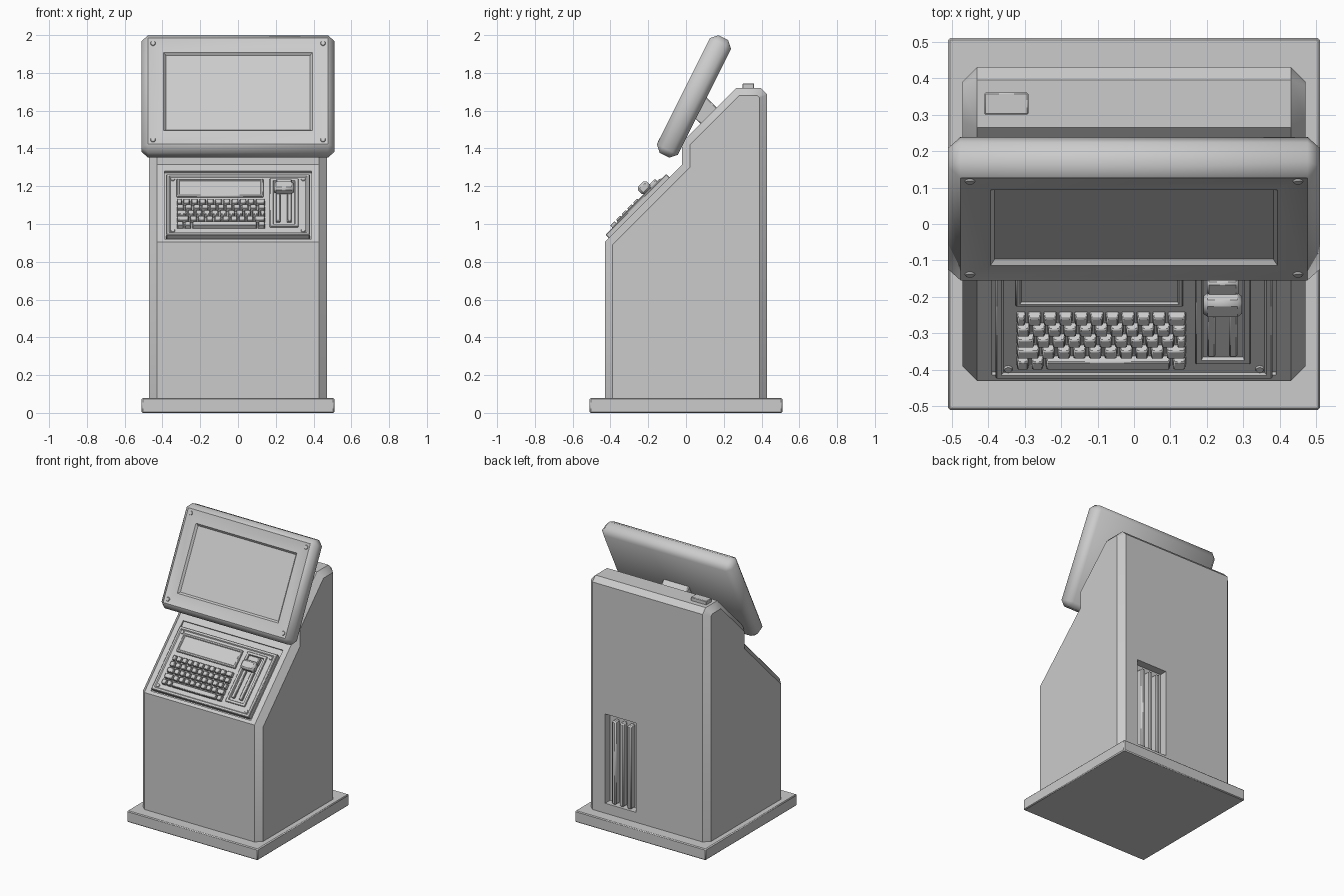
import bpy, bmesh, math
from mathutils import Matrix, Vector

if "Cube" in bpy.data.objects:
    bpy.data.objects.remove(bpy.data.objects["Cube"])


def frame(origin, tilt):
    """Frame with local x = world x, tilted about x by an angle in degrees."""
    return Matrix.Translation(origin) @ Matrix.Rotation(math.radians(tilt), 4, 'X')


WORLD = Matrix.Identity(4)
SLOPE = frame((0, -0.43, 0.905), 45)
SCREEN = frame((0, 0.042, 1.675), 63.4)


def finish(bm, name, m=WORLD, angle=40):
    bmesh.ops.recalc_face_normals(bm, faces=bm.faces)
    bm.transform(m)
    me = bpy.data.meshes.new(name)
    bm.to_mesh(me)
    bm.free()
    ob = bpy.data.objects.new(name, me)
    bpy.context.collection.objects.link(ob)
    smooth(ob, angle)
    return ob


def smooth(ob, angle):
    bpy.ops.object.select_all(action='DESELECT')
    ob.select_set(True)
    bpy.context.view_layer.objects.active = ob
    bpy.ops.object.shade_smooth_by_angle(angle=math.radians(angle))


def box(name, lo, hi, m=WORLD, bevel=0.0, dishes=(), taper=0.0, angle=40):
    """Bevelled box; dishes = (inset, depth) steps on its local top face."""
    bm = bmesh.new()
    bmesh.ops.create_cube(bm, size=1)
    lo, hi = Vector(lo), Vector(hi)
    for v in bm.verts:
        top = v.co.z > 0
        for i in range(3):
            shrink = 2 * taper if top and i < 2 else 0
            v.co[i] = (lo[i] + hi[i]) / 2 + v.co[i] * (hi[i] - lo[i] - shrink)
    if bevel:
        bmesh.ops.bevel(bm, geom=bm.edges[:], offset=bevel, segments=1, affect='EDGES',
                        profile=0.5, clamp_overlap=True)
    if dishes:
        bmesh.ops.recalc_face_normals(bm, faces=bm.faces)
        top = max(bm.faces, key=lambda f: f.calc_center_median().z)
        for inset, depth in dishes:
            bmesh.ops.inset_region(bm, faces=[top], thickness=inset, use_even_offset=True)
            for v in top.verts:
                v.co.z += depth
    return finish(bm, name, m, angle)


def screw(name, x, y, z, m, r=0.013, h=0.006):
    bm = bmesh.new()
    bmesh.ops.create_cone(bm, cap_ends=True, segments=12, radius1=r, radius2=r * 0.8, depth=h)
    bm.transform(Matrix.Translation((x, y, z)))
    return finish(bm, name, m)


def cut(ob, cutter):
    mod = ob.modifiers.new("cut", 'BOOLEAN')
    mod.operation = 'DIFFERENCE'
    mod.solver = 'EXACT'
    mod.object = cutter
    bpy.context.view_layer.objects.active = ob
    bpy.ops.object.modifier_apply(modifier=mod.name)
    bpy.data.objects.remove(cutter)


# base plinth
box("base_plinth", (-0.51, -0.51, 0), (0.51, 0.51, 0.08), bevel=0.006)

# cabinet body: side profile swept across x, side edges chamfered
profile = [(-0.43, 0.075), (-0.43, 0.905), (-0.02, 1.315), (-0.02, 1.435),
           (0.265, 1.72), (0.395, 1.72), (0.43, 1.685), (0.43, 0.075)]
bm = bmesh.new()
face = bm.faces.new([bm.verts.new((-0.47, y, z)) for y, z in profile])
ext = bmesh.ops.extrude_face_region(bm, geom=[face])
for v in ext["geom"]:
    if isinstance(v, bmesh.types.BMVert):
        v.co.x = 0.47
# the extrusion may drop the first cap, so make sure both ends are closed
bmesh.ops.holes_fill(bm, edges=[e for e in bm.edges if e.is_boundary], sides=0)
rim = [e for e in bm.edges if abs(e.verts[0].co.x - e.verts[1].co.x) < 1e-4
       and max(v.co.z for v in e.verts) > 0.1]
bmesh.ops.recalc_face_normals(bm, faces=bm.faces)
bmesh.ops.bevel(bm, geom=rim, offset=0.04, segments=1, affect='EDGES', profile=0.5)
body = finish(bm, "cabinet_body")

# recesses for the control panel and the rear vent
cut(body, box("panel_cutter", (-0.39, 0.022, -0.012), (0.39, 0.53, 0.1), SLOPE))
cut(body, box("vent_cutter", (0.09, 0.375, 0.15), (0.33, 0.5, 0.78)))
smooth(body, 48)

# rear vent slats
for i in range(3):
    x = 0.15 + i * 0.06
    box("vent_slat", (x - 0.016, 0.37, 0.152), (x + 0.016, 0.422, 0.74), bevel=0.008)

# button box on the roof
box("roof_box", (-0.41, 0.30, 1.71), (-0.29, 0.36, 1.745), bevel=0.003)

# screen and its bracket
box("screen_bracket", (-0.1, 0.80, 0.05), (0.1, 0.923, 0.18), SLOPE, bevel=0.006)
box("screen_housing", (-0.51, -0.348, -0.0625), (0.51, 0.348, 0.0625), SCREEN, bevel=0.034,
    dishes=[(0.012, -0.004), (0.07, 0.0), (0.012, -0.014)], angle=48)
for sx in (-1, 1):
    for sy in (-1, 1):
        screw("screen_screw", sx * 0.45, sy * 0.285, 0.06, SCREEN, r=0.015)

# control panel plate
box("control_panel", (-0.38, 0.03, -0.015), (0.38, 0.485, 0.025), SLOPE, bevel=0.004,
    dishes=[(0.012, 0.0), (0.006, -0.006)])
for sx in (-1, 1):
    for v in (0.065, 0.45):
        screw("panel_screw", sx * 0.345, v, 0.021, SLOPE)

# readout strip above the keys
box("readout_strip", (-0.325, 0.315, 0.01), (0.135, 0.445, 0.031), SLOPE, bevel=0.004,
    dishes=[(0.008, 0.0), (0.004, -0.005)])


# keyboard
def key(u0, u1, v):
    box("key", (u0 + 0.002, v - 0.019, 0.012), (u1 - 0.002, v + 0.019, 0.042), SLOPE,
        bevel=0.003, taper=0.004)


LEFT, RIGHT, PITCH = -0.325, 0.145, 0.0427
for row, shift in enumerate((None, 0.026, 0.012, 0.0, -0.012)):
    v = 0.098 + row * 0.0425
    if shift is None:
        stops = [LEFT, LEFT + 0.04, LEFT + 0.08, RIGHT - 0.042, RIGHT]
    else:
        inner = [LEFT + PITCH * i + shift for i in range(1, 11)]
        stops = [LEFT] + [u for u in inner if u < RIGHT - 0.028] + [RIGHT]
    for a, b in zip(stops, stops[1:]):
        key(a, b, v)

# lever module with two slotted rails and a blocky grip
box("lever_plate", (0.168, 0.09, 0.01), (0.32, 0.45, 0.028), SLOPE, bevel=0.003,
    dishes=[(0.014, 0.0), (0.005, -0.012)])
for x in (0.212, 0.272):
    box("lever_rail", (x - 0.012, 0.125, 0.012), (x + 0.012, 0.33, 0.034), SLOPE, bevel=0.004)
box("lever_grip", (0.190, 0.318, 0.03), (0.296, 0.383, 0.082), SLOPE, bevel=0.012)
box("lever_mount", (0.200, 0.37, 0.012), (0.286, 0.425, 0.048), SLOPE, bevel=0.006)
